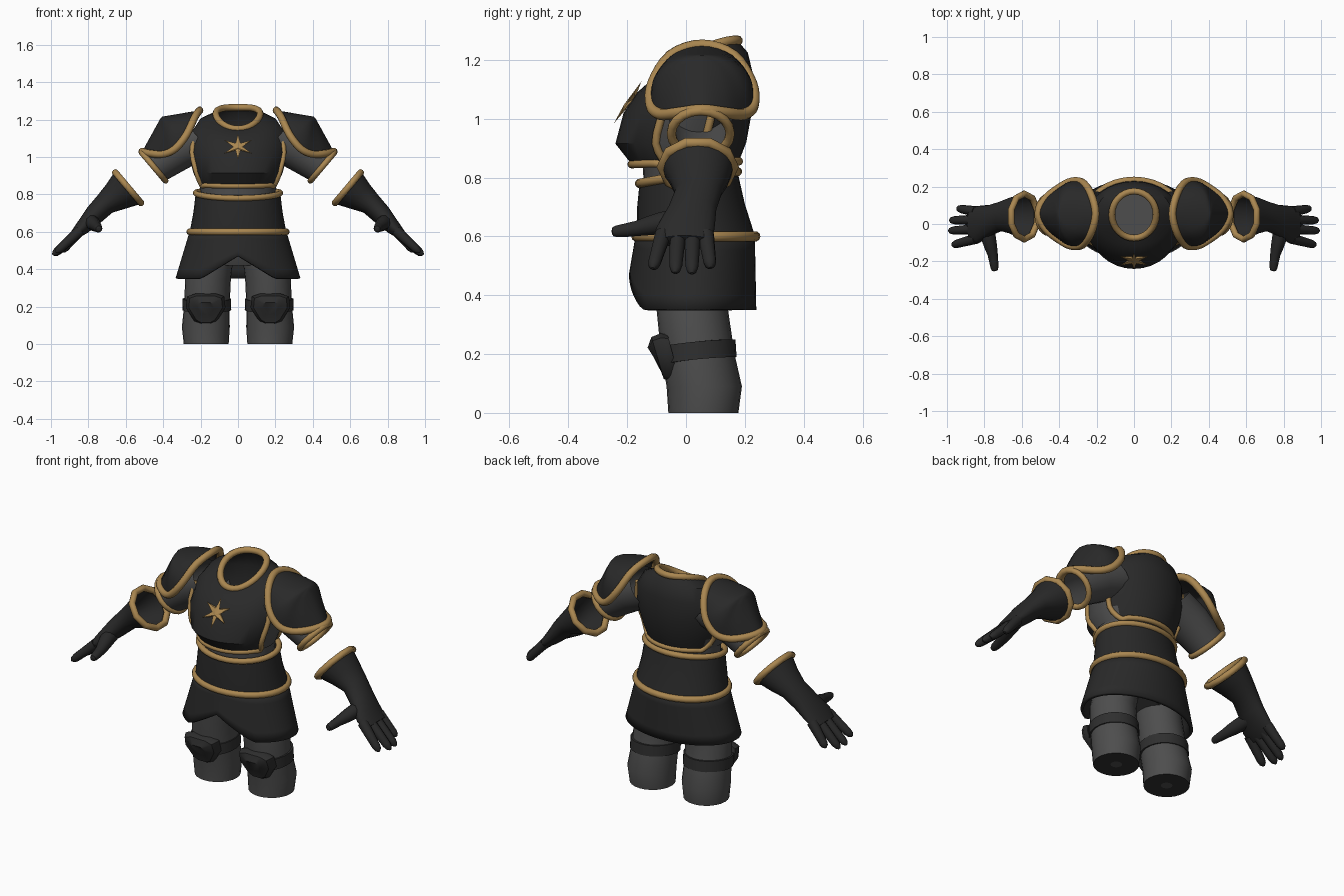
import bpy, bmesh
from math import sin, cos, pi, radians
from mathutils import Vector

if "Cube" in bpy.data.objects:
    bpy.data.objects.remove(bpy.data.objects["Cube"])


def material(name, rgb):
    m = bpy.data.materials.new(name)
    m.use_nodes = True
    m.diffuse_color = (*rgb, 1)
    bsdf = next(n for n in m.node_tree.nodes if n.type == 'BSDF_PRINCIPLED')
    bsdf.inputs["Base Color"].default_value = (*rgb, 1)
    return m


PLATE = material("black plate", (0.022, 0.022, 0.022))
CLOTH = material("grey cloth", (0.075, 0.075, 0.075))
LEATHER = material("dark leather", (0.028, 0.028, 0.028))
GOLD = material("gold trim", (0.40, 0.24, 0.08))
parts = []


def finish(obj, mirror):
    bpy.context.collection.objects.link(obj)
    parts.append(obj)
    if mirror:
        obj.modifiers.new("mirror", 'MIRROR').use_clip = False
    return obj


def loft(name, rings, mats, start=False, end=False, mirror=False, rule=lambda i, j: 0):
    """Skin closed rings; rule gives a material slot per face, or None for a hole."""
    bm = bmesh.new()
    vs = [[bm.verts.new(p) for p in r] for r in rings]
    n = len(rings[0])
    for i in range(len(vs) - 1):
        for j in range(n):
            slot, k = rule(i, j), (j + 1) % n
            if slot is not None:
                f = bm.faces.new((vs[i][j], vs[i][k], vs[i + 1][k], vs[i + 1][j]))
                f.material_index = slot
    if start:
        bm.faces.new(vs[0][::-1])
    if end:
        bm.faces.new(vs[-1])
    bmesh.ops.recalc_face_normals(bm, faces=bm.faces)
    me = bpy.data.meshes.new(name)
    bm.to_mesh(me)
    bm.free()
    for m in mats:
        me.materials.append(m)
    return finish(bpy.data.objects.new(name, me), mirror)


def tube(name, pts, r, mat, cyclic=True, mirror=False, radii=None):
    """Round bar along a path."""
    cu = bpy.data.curves.new(name, 'CURVE')
    cu.dimensions = '3D'
    cu.bevel_depth, cu.bevel_resolution, cu.use_fill_caps = r, 3, True
    sp = cu.splines.new('POLY')
    sp.points.add(len(pts) - 1)
    for k, p in enumerate(pts):
        sp.points[k].co = (*p, 1)
        sp.points[k].radius = radii[k] if radii else 1
    sp.use_cyclic_u = cyclic
    tmp = bpy.data.objects.new(name + " path", cu)
    me = bpy.data.meshes.new_from_object(tmp)
    bpy.data.objects.remove(tmp)
    me.name = name
    me.materials.clear()
    me.materials.append(mat)
    return finish(bpy.data.objects.new(name, me), mirror)


def spline(pts, n=4, cyclic=True):
    """Catmull-Rom smoothing of a point path."""
    p, out = [Vector(q) for q in pts], []
    m = len(p)
    get = (lambda i: p[i % m]) if cyclic else (lambda i: p[max(0, min(m - 1, i))])
    for i in range(m if cyclic else m - 1):
        a, b, c, d = (get(i + k) for k in (-1, 0, 1, 2))
        for k in range(n):
            t = k / n
            out.append(0.5 * (2 * b + (c - a) * t + (2 * a - 5 * b + 4 * c - d) * t * t
                              + (3 * b - a - 3 * c + d) * t ** 3))
    return out if cyclic else out + [p[-1]]


def body_ring(zf, zb, w, yf, yb, n=32, x=0):
    """Body cross-section with front/back heights, half width and front/back depth."""
    out = []
    for j in range(n):
        s, c = sin(2 * pi * j / n), cos(2 * pi * j / n)
        out.append(Vector((x + w * c, (yf + yb) / 2 + (yb - yf) / 2 * s,
                           zb + (zf - zb) * ((1 - s) / 2) ** 1.7)))
    return out


def arm_ring(x, y, z, ry, rt, n=20):
    """Arm cross-section square to the slanted arm."""
    return [Vector((x + .645 * rt * sin(a), y + ry * cos(a), z + .764 * rt * sin(a)))
            for a in (2 * pi * j / n for j in range(n))]


# Breastplate and backplate, cloth at the sides, open armholes
chest = [body_ring(*r) for r in (
    (.845, .855, .21, -.185, .18), (.915, .92, .24, -.24, .205), (1.02, 1.03, .265, -.212, .225),
    (1.09, 1.15, .25, -.165, .228), (1.13, 1.225, .205, -.12, .21), (1.15, 1.265, .118, -.075, .175))]


def chest_rule(i, j):
    side = j in (30, 31, 0, 1, 14, 15, 16, 17)
    if side and i == 2:
        return None
    corner = i == 0 and j in (2, 13)
    return 1 if corner or (side and i < 2) else 0


loft("chest_armour", chest, [PLATE, CLOTH], rule=chest_rule)
tube("neck_trim", chest[-1], .018, GOLD)
front = [chest[i][18] for i in (3, 2, 1)] + chest[0][18:31] + [chest[i][30] for i in (1, 2, 3)]
back = [chest[i][2] for i in (3, 2, 1)] + chest[0][3:14] + [chest[i][14] for i in (1, 2, 3)]
tube("breastplate_trim", spline(front, 3, False), .014, GOLD, False)
tube("backplate_trim", spline(back, 3, False), .014, GOLD, False)

# Six-pointed chest star
star = []
for scale, lift in ((.02, .024), (1, .01), (.02, -.02)):
    ring = []
    for k in range(12):
        r = scale * (.026 if k % 2 else .085)
        u, v = r * sin(k * pi / 6), r * cos(k * pi / 6)
        ring.append((u, -.19 + .55 * v - .85 * lift, 1.06 + .84 * v - .5 * lift))
    star.append(ring)
loft("chest_star", star, [GOLD], True, True)

# Waist cloth, belt plate and its trims
loft("waist", [body_ring(*r) for r in (
    (.42, .42, .17, -.08, .13), (.5, .5, .22, -.12, .18), (.72, .72, .205, -.14, .165),
    (.8, .8, .2, -.145, .165), (.93, .93, .21, -.15, .17))], [CLOTH], True, True)
belt = [body_ring(*r) for r in ((.6, .6, .258, -.168, .235), (.7, .71, .238, -.166, .2),
                                (.78, .82, .226, -.158, .175))]
loft("belt_plate", belt, [PLATE])
tube("belt_top_trim", belt[-1], .016, GOLD)
tube("belt_bottom_trim", belt[0], .018, GOLD)

# Flared skirt with a front notch
skirt = []
for k in range(6):
    f = k / 5
    ring = body_ring(.6, .6, .25 + .075 * f, -.163 - .022 * f, .225 + .005 * f, 64)
    for p in ring:
        notch = .12 * max(0, 1 - abs(p.x) / .2) if p.y < 0 else 0
        p.z = .6 - f * (.25 - notch)
    skirt.append(ring)
sk = loft("skirt", skirt, [PLATE])
mod = sk.modifiers.new("thickness", 'SOLIDIFY')
mod.thickness, mod.offset = .018, 0

# Legs with a dark sole around a pale centre
loft("legs", [body_ring(z, z, w, yf, yb, 24, x) for z, x, w, yf, yb in (
    (0, .17, .03, .03, .09), (0, .17, .12, -.06, .178), (.09, .172, .128, -.066, .19),
    (.2, .167, .122, -.085, .165), (.35, .16, .122, -.1, .143), (.5, .13, .11, -.11, .15))],
    [CLOTH, LEATHER], True, True, True, lambda i, j: 1 if i == 0 else 0)

# Knee straps and shield-shaped pads
loft("knee_straps", [body_ring(zf, zb, w, yf, yb, 24, .167) for zf, zb, w, yf, yb in (
    (.165, .19, .118, -.08, .15), (.165, .19, .131, -.094, .172),
    (.225, .25, .129, -.098, .168), (.225, .25, .116, -.08, .15))], [LEATHER], mirror=True)
shield = ((-.1, .255), (-.055, .27), (.055, .27), (.1, .255), (.106, .195),
          (.06, .12), (.03, .102), (-.03, .102), (-.06, .12), (-.106, .195))
loft("knee_pads", [[(.173 + dx * s, y + .25 * (.2 - z), .19 + (z - .19) * s) for dx, z in shield]
                   for s, y in ((.96, -.045), (1, -.07), (.85, -.1), (.4, -.113))],
     [LEATHER], True, True, True)

# Domed shoulder guards with a rolled rim
half = ((.23, -.05, 1.215), (.275, -.112, 1.12), (.335, -.118, 1.045),
        (.4, -.085, 1.015), (.475, -.025, 1.02))
rim = spline([(.205, .055, 1.25), *half, (.512, .055, 1.03)]
             + [(x, .11 - y, z) for x, y, z in half[::-1]])
dome = []
for k in range(7):
    a = radians(14 * k)
    s = min(1, sin(a))
    c = max(.02, cos(a))
    dome.append([Vector((p.x + (.41 - p.x) * s * .98, .055 + (p.y - .055) * c,
                         p.z + (1.215 - p.z) * s * .98)) for p in rim])
loft("shoulder_guards", dome, [PLATE], False, True, True)
tube("shoulder_trim", rim, .02, GOLD, mirror=True)

# Sleeves and cuffs
sleeve = [arm_ring(*r) for r in ((.2, .05, 1.09, .125, .125), (.32, .05, 1.04, .115, .115),
                                 (.452, .05, .95, .1, .1))]
loft("sleeves", sleeve, [CLOTH], mirror=True)
tube("sleeve_trim", sleeve[-1], .016, GOLD, mirror=True)

# Gauntlets: flared cuff, wrist and palm
glove = [arm_ring(*r) for r in (
    (.587, .04, .836, .122, .112), (.65, .045, .79, .1, .084), (.71, .042, .75, .08, .061),
    (.77, .02, .69, .083, .054), (.83, -.003, .625, .1, .04), (.875, -.005, .583, .092, .026))]
loft("gauntlets", glove, [PLATE], False, True, True)
tube("gauntlet_trim", glove[0][::2], .018, GOLD, mirror=True)

# Fingers and thumb
for name, y0, tip in (("index", -.078, (.968, -.112, .495)), ("middle", -.028, (.985, -.036, .481)),
                      ("ring", .022, (.98, .02, .479)), ("little", .067, (.94, .083, .497))):
    a, b = Vector((.845, y0, .607)), Vector(tip)
    tube(name + "_fingers", [a, a.lerp(b, .5), a.lerp(b, .85), a.lerp(b, .97), b + (b - a) * .04],
         .026, PLATE, False, True, (1.1, .95, .85, .65, .2))
tube("thumbs", spline([(.79, 0, .66), (.775, -.085, .645), (.755, -.165, .627),
                       (.746, -.235, .617), (.744, -.252, .615)], 2, False),
     .032, PLATE, False, True, (1.3, 1.25, 1.2, 1.05, .85, .75, .65, .5, .2))

# Smooth shading with crisp edges
bpy.ops.object.select_all(action='DESELECT')
for o in parts:
    o.select_set(True)
bpy.context.view_layer.objects.active = parts[0]
bpy.ops.object.shade_smooth_by_angle(angle=radians(40))
